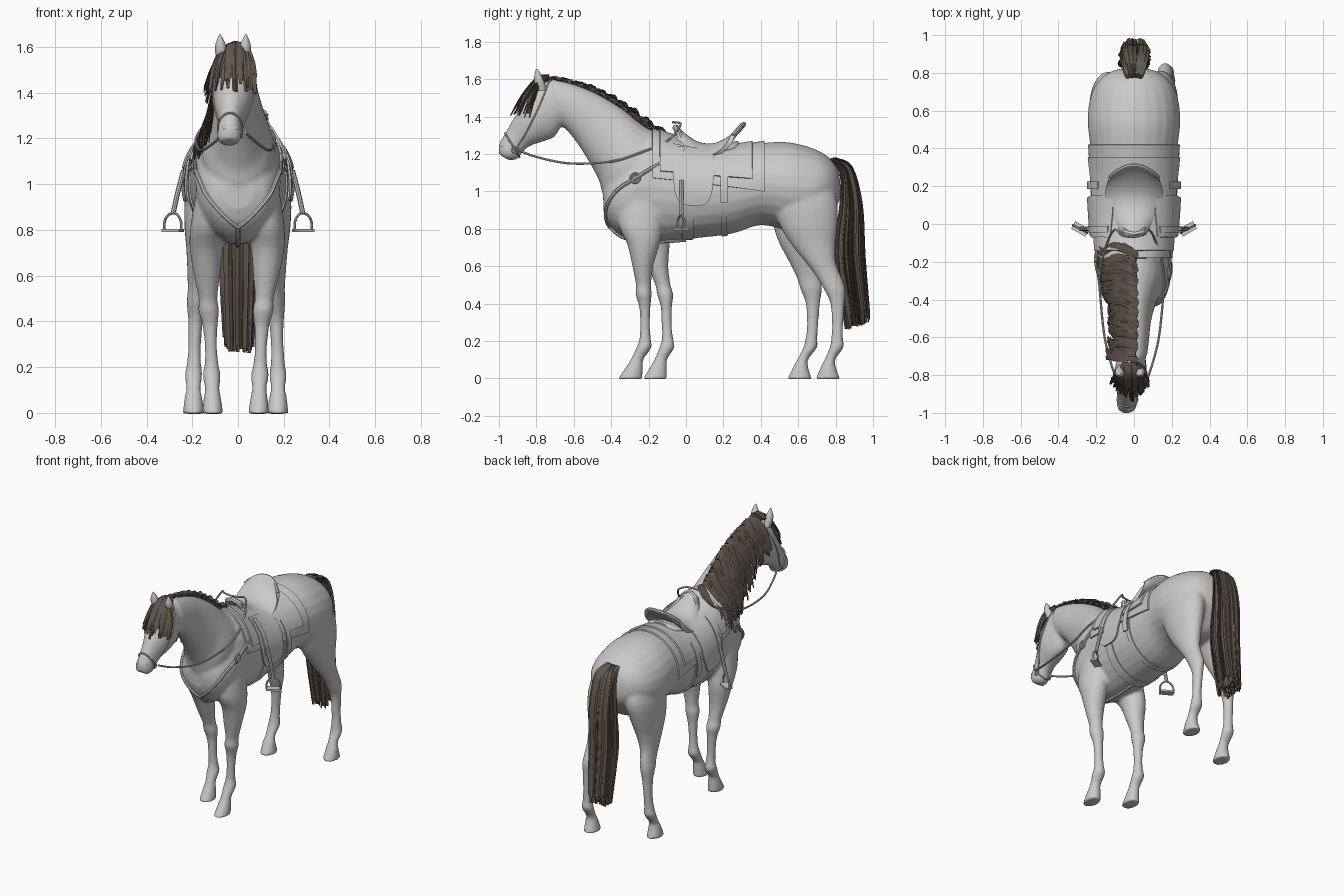
import bpy, bmesh, math, random
from mathutils import Vector, Matrix
from mathutils.bvhtree import BVHTree

random.seed(4)
if "Cube" in bpy.data.objects:
    bpy.data.objects.remove(bpy.data.objects["Cube"])


def material(name, rgb):
    m = bpy.data.materials.new(name)
    m.use_nodes = True
    m.diffuse_color = (*rgb, 1)
    m.node_tree.nodes["Principled BSDF"].inputs["Base Color"].default_value = (*rgb, 1)
    return m


GREY = material("plain grey", (0.59, 0.59, 0.59))
BROWN = material("dark brown hair", (0.12, 0.096, 0.074))


def finish(name, data, mat, mods=(), angle=40):
    """Make an object, bake its modifiers or bevel into a mesh, and shade it smooth."""
    if isinstance(data, bmesh.types.BMesh):
        bmesh.ops.recalc_face_normals(data, faces=data.faces)
        mesh = bpy.data.meshes.new(name)
        data.to_mesh(mesh)
        data.free()
        data = mesh
    raw = bpy.data.objects.new(name + "_raw", data)
    bpy.context.collection.objects.link(raw)
    for kind, settings in mods:
        mod = raw.modifiers.new(kind, kind)
        for key, value in settings.items():
            setattr(mod, key, value)
    dg = bpy.context.evaluated_depsgraph_get()
    mesh = bpy.data.meshes.new_from_object(raw.evaluated_get(dg))
    bpy.data.objects.remove(raw)
    mesh.materials.clear()
    mesh.materials.append(mat)
    ob = bpy.data.objects.new(name, mesh)
    bpy.context.collection.objects.link(ob)
    bpy.ops.object.select_all(action='DESELECT')
    ob.select_set(True)
    bpy.context.view_layer.objects.active = ob
    bpy.ops.object.shade_smooth_by_angle(angle=math.radians(angle))
    return ob


def ring(a, b, w, x=0, n=24, grow=1.0):
    """Oval between two (y, z) profile points with half width w."""
    a, b = Vector((x, *a)), Vector((x, *b))
    mid, up, side = (a + b) / 2, (a - b) / 2 * grow, Vector((w * grow, 0, 0))
    angles = [2 * math.pi * i / n for i in range(n)]
    return [mid + up * math.cos(t) + side * math.sin(t) for t in angles]


def curve_through(pts, k=6):
    """Catmull-Rom points through the given path."""
    p = [Vector(q) for q in pts]
    p = [p[0] * 2 - p[1]] + p + [p[-1] * 2 - p[-2]]
    out = []
    for a, b, c, d in zip(p, p[1:], p[2:], p[3:]):
        for i in range(k):
            t = i / k
            out.append((b * 2 + (c - a) * t + (a * 2 - b * 5 + c * 4 - d) * t * t
                        + (b * 3 - a - c * 3 + d) * t ** 3) / 2)
    return out + [p[-2]]


def loft(bm, rings, k=1):
    rings = list(zip(*[curve_through(column, k) for column in zip(*rings)]))
    loops = [[bm.verts.new(p) for p in r] for r in rings]
    for r, s in zip(loops, loops[1:]):
        for i in range(len(r)):
            j = (i + 1) % len(r)
            bm.faces.new((r[i], r[j], s[j], s[i]))
    bm.faces.new(loops[0])
    bm.faces.new(loops[-1][::-1])


# Body: trunk, neck, head and legs, fused into one skin
body = bmesh.new()
trunk = [((.82, 1.09), (.828, 1.0), .05), ((.795, 1.15), (.815, .94), .125), ((.74, 1.20), (.765, .88), .19),
         ((.66, 1.237), (.69, .80), .23), ((.54, 1.264), (.56, .79), .246),
         ((.42, 1.26), (.40, .82), .232), ((.26, 1.235), (.25, .775), .224),
         ((.10, 1.23), (.10, .755), .22), ((-.06, 1.275), (-.06, .74), .208),
         ((-.20, 1.33), (-.20, .735), .192), ((-.32, 1.22), (-.33, .755), .178),
         ((-.41, 1.1), (-.41, .82), .135), ((-.445, 1.02), (-.44, .89), .065)]
neck = [((-.02, 1.27), (-.28, .90), .16), ((-.2, 1.335), (-.43, .97), .16),
        ((-.33, 1.435), (-.47, 1.07), .122), ((-.46, 1.515), (-.55, 1.21), .092),
        ((-.59, 1.57), (-.63, 1.32), .08), ((-.71, 1.6), (-.68, 1.36), .07)]
head = [((-.68, 1.59), (-.655, 1.38), .055, 0), ((-.78, 1.59), (-.70, 1.295), .08, -.015),
        ((-.84, 1.525), (-.77, 1.265), .088, -.02), ((-.885, 1.45), (-.83, 1.245), .076, -.025),
        ((-.93, 1.375), (-.87, 1.215), .057, -.03), ((-.968, 1.31), (-.89, 1.185), .051, -.035),
        ((-1.0, 1.25), (-.91, 1.17), .053, -.038), ((-1.0, 1.2), (-.95, 1.168), .04, -.04)]
for part in (trunk, neck, head):
    loft(body, [ring(*r) for r in part], 4)

# Leg sections: height, front y, back y, centre x, half width
fore = [(.98, -.37, -.10, .09, .09), (.82, -.36, -.12, .12, .083), (.72, -.315, -.14, .13, .073),
        (.6, -.287, -.175, .123, .057), (.5, -.268, -.186, .115, .041), (.45, -.27, -.183, .11, .046),
        (.38, -.25, -.19, .104, .033), (.28, -.246, -.192, .1, .027), (.21, -.25, -.188, .097, .031),
        (.165, -.265, -.184, .096, .039), (.105, -.294, -.226, .093, .032), (.065, -.318, -.23, .092, .038),
        (-.004, -.365, -.233, .09, .046)]
hind = [(1.15, .52, .69, .08, .06), (1.05, .47, .775, .115, .09), (.94, .46, .81, .135, .097),
        (.82, .5, .81, .145, .085),
        (.72, .56, .80, .15, .068), (.62, .64, .802, .158, .052), (.54, .70, .832, .163, .042),
        (.48, .735, .852, .165, .042), (.4, .772, .848, .168, .032), (.28, .78, .84, .172, .028),
        (.21, .776, .84, .174, .032), (.165, .768, .842, .175, .038), (.105, .742, .80, .175, .032),
        (.065, .722, .80, .175, .039), (-.004, .692, .825, .173, .048)]
for sections, stride in ((fore, .115), (hind, -.132)):
    for side in (1, -1):
        rings = []
        for z, y0, y1, x, w in sections:
            reach = 0 if side > 0 else min(1, max(0, .95 - z) / .5) + max(0, .3 - z) * .5
            s = stride * reach
            rings.append(ring((y0 + s, z), (y1 + s, z), w, x * side - .018 * reach))
        loft(body, rings, 3)
horse = finish("horse_body", body, GREY,
               (("REMESH", dict(mode='VOXEL', voxel_size=.01)),
                ("SMOOTH", dict(factor=.5, iterations=6))), angle=60)
probe = bmesh.new()
probe.from_mesh(horse.data)
skin = BVHTree.FromBMesh(probe)
probe.free()


def on_skin(p, gap, only_push=False):
    co, no, _, _ = skin.find_nearest(p)
    if only_push and (p - co).dot(no) >= gap:
        return p
    return co + no * gap


def drape(y, angle, gap):
    """Point above the skin, found from outside towards the trunk axis."""
    out = Vector((math.sin(angle), 0, math.cos(angle)))
    centre = Vector((0, y, 1))
    hit = skin.ray_cast(centre + out, -out)[0]
    return (hit or centre + out * .22) + out * gap


def grid(name, fn, nu, nv, thick):
    bm = bmesh.new()
    v = [[bm.verts.new(fn(i / nu, j / nv)) for j in range(nv + 1)] for i in range(nu + 1)]
    for i in range(nu):
        for j in range(nv):
            bm.faces.new((v[i][j], v[i + 1][j], v[i + 1][j + 1], v[i][j + 1]))
    return finish(name, bm, GREY, (("SOLIDIFY", dict(thickness=thick, offset=0)),))


def panel(name, y0, y1, edges, gap, thick, nu=14, nv=30):
    def point(u, v):
        a0, a1 = edges(u)
        return drape(y0 + (y1 - y0) * u, math.radians(a0 + (a1 - a0) * v), gap)
    return grid(name, point, nu, nv, thick)


def tube(name, pts, r, snap=False, cyclic=False):
    if snap:
        pts = [on_skin(p, r * .5) for p in pts]
    cu = bpy.data.curves.new(name, 'CURVE')
    cu.dimensions, cu.bevel_depth, cu.bevel_resolution = '3D', r, 2
    cu.use_fill_caps = True
    sp = cu.splines.new('POLY')
    sp.points.add(len(pts) - 1)
    for q, p in zip(sp.points, pts):
        q.co = (*p, 1)
    sp.use_cyclic_u = cyclic
    return finish(name, cu, GREY)


def hoop(name, spot, radius, r):
    hub = on_skin(Vector(spot), r)
    turns = [math.tau * i / 12 for i in range(12)]
    tube(name, [hub + Vector((0, math.cos(t), math.sin(t))) * radius for t in turns], r, cyclic=True)


def flip(pts, side, shift=0):
    return [(x * side + shift, y, z) for x, y, z in pts]


# Saddle blanket, upper pad, girths
panel("saddle_blanket", -.18, .42, lambda u: (-70 - 20 * u, 70 + 20 * u), .007, .01)
panel("saddle_pad", -.14, .355, lambda u: (-62 - 12 * u, 62 + 12 * u), .016, .012)
panel("front_girth", -.02, .04, lambda u: (-180, 180), .003, .008, 2, 60)
panel("rear_girth", .19, .22, lambda u: (-180, 180), .003, .008, 2, 60)

# Saddle seat with raised pommel and cantle
seat_line = curve_through([(.05, -.055, 1.345), (.085, -.01, 1.30), (.13, .06, 1.255), (.145, .14, 1.245),
                           (.145, .21, 1.27), (.138, .27, 1.315), (.125, .31, 1.36)], 4)


def seat_point(u, v):
    w, y, z = seat_line[round(u * (len(seat_line) - 1))]
    s = 2 * v - 1
    return Vector((w * s, y - .06 * s * s * u ** 2, z - .06 * abs(s) ** 2.4))


grid("saddle_seat", seat_point, len(seat_line) - 1, 16, .024)
tube("cantle_rim", [seat_point(1, i / 16) for i in range(17)], .011)
tube("pommel", [(-.06, -.02, 1.25), (-.045, -.045, 1.32), (0, -.055, 1.34), (.045, -.045, 1.32),
                (.06, -.02, 1.25)], .018)
filler = bmesh.new()
loft(filler, [ring((y, top), (y, 1.2), w) for y, top, w in
              ((-.06, 1.31, .05), (0, 1.275, .08), (.08, 1.235, .12), (.18, 1.238, .13), (.25, 1.265, .11),
               (.28, 1.27, .07))], 3)
finish("saddle_tree", filler, GREY, angle=60)

for side, label in ((1, "left"), (-1, "right")):
    # Saddle flap, billet strap, stirrup leather and stirrup
    panel(label + "_flap", -.07, .15,
          lambda u: (26 * side, side * (68 + 40 * (1 - abs(2 * u - 1) ** 4) ** .5)), .023, .01, 20, 14)
    panel(label + "_billet", .185, .225, lambda u: (50 * side, 104 * side), .023, .008, 2, 14)
    panel(label + "_leather_top", -.045, -.01, lambda u: (30 * side, 85 * side), .03, .008, 2, 14)
    tube(label + "_stirrup_leather",
         flip(curve_through([(.238, -.025, 1.06), (.262, -.025, .97), (.283, -.025, .875)]), side), .011)
    arch = curve_through([(.247, -.048, .80), (.25, -.045, .84), (.267, -.034, .868), (.285, -.025, .874),
                          (.305, -.016, .865), (.32, -.008, .84), (.323, -.005, .80)], 4)
    tube(label + "_stirrup", flip(arch, side), .006, cyclic=True)
    tread = bmesh.new()
    bmesh.ops.create_cube(tread, size=1, matrix=Matrix.Translation((.285 * side, -.026, .798))
                          @ Matrix.Rotation(.52 * side, 4, 'Z') @ Matrix.Diagonal((.086, .045, .012, 1)))
    finish(label + "_stirrup_tread", tread, GREY)
    # Breast collar with ring
    collar = [(.21, -.12, 1.17), (.18, -.27, 1.07), (.155, -.37, 1.0), (.08, -.43, .88), (0, -.42, .80)]
    tube(label + "_breast_strap", curve_through(flip(collar, side), 8), .01, snap=True)
    hoop(label + "_collar_ring", (.18 * side, -.27, 1.07), .024, .007)
    # Rein, cheek strap, bit ring, eye, nostril and ear
    rein = [(.045, -.905, 1.225), (.09, -.80, 1.185), (.14, -.62, 1.15), (.165, -.40, 1.16),
            (.17, -.25, 1.205), (.13, -.1, 1.27), (.09, -.03, 1.355), (.05, -.06, 1.37), (0, -.07, 1.37)]
    tube(label + "_rein", flip(curve_through(rein), side, -.012), .006)
    cheek = [(.03, -.725, 1.61), (.075, -.765, 1.50), (.08, -.82, 1.38), (.05, -.905, 1.225)]
    tube(label + "_cheek_strap", curve_through(flip(cheek, side, -.02), 8), .004, snap=True)
    hoop(label + "_bit_ring", (.05 * side - .035, -.915, 1.222), .016, .004)
    for part, spot, size in (("eye", (.08, -.84, 1.46), .02), ("nostril", (.037, -.995, 1.25), .012)):
        ball = bmesh.new()
        place = on_skin(Vector(flip([spot], side, -.028)[0]), -size * .7)
        bmesh.ops.create_uvsphere(ball, u_segments=12, v_segments=8, radius=size,
                                  matrix=Matrix.Translation(place))
        finish(label + "_" + part, ball, GREY)
    ear = bmesh.new()
    ex = .05 * side - .022
    loft(ear, [ring((y0, z), (y1, z), w, ex + .06 * side * (z - 1.54), 12) for z, y0, y1, w in
               ((1.54, -.795, -.745, .02), (1.58, -.81, -.755, .026), (1.61, -.812, -.767, .023),
                (1.635, -.808, -.78, .013), (1.655, -.802, -.795, .003))], 2)
    finish(label + "_ear", ear, GREY, angle=60)

tube("chest_strap", curve_through([(0, -.42, .80), (0, -.3, .74), (0, -.15, .72), (0, 0, .73)]), .01, snap=True)
a, b, w, x = head[5]
tube("noseband", ring(a, b, w, x, 40, 1.05), .005, snap=True, cyclic=True)


# Hair: tapered flat locks
def lock(bm, pts, across, width, thick, taper=.6):
    pts = curve_through(pts, 4)
    rows = []
    for i, p in enumerate(pts):
        t = i / (len(pts) - 1)
        along = (pts[min(i + 1, len(pts) - 1)] - pts[max(i - 1, 0)]).normalized()
        side = (across - along * across.dot(along)).normalized()
        face = along.cross(side)
        w, h = width * (1 - taper * t ** 3), thick * (1 - taper * t)
        rows.append([p + side * w, p + face * h, p - side * w, p - face * h])
    loft(bm, rows)


rnd = random.uniform
crest = curve_through([(0, -.16, 1.318), (0, -.33, 1.435), (0, -.46, 1.513), (0, -.59, 1.568), (-.01, -.74, 1.598)], 20)
mane = bmesh.new()
for i in range(130):
    u = (i + rnd(-.5, .5)) / 130
    root = crest[max(0, int(u * (len(crest) - 1)))]
    length = (.2 + .13 * math.sin(math.pi * min(1, u * 1.05 + .05))) * rnd(.8, 1.08)
    # Neighbouring locks swing together in waves
    sway, flare = .03 + .03 * math.sin(i * .45) + rnd(-.01, .01), rnd(0, .022)
    path = [root + Vector(d) for d in ((.012, 0, -.004), (-.03, sway * .7, .004),
            (-.07 - flare, sway, -length * .3), (-.1 - flare, sway * .5, -length * .65),
            (-.12 - flare, sway * 1.2, -length))]
    path = [on_skin(p, .006 + flare * .6, True) for p in path]
    lock(mane, path, Vector((0, 1, rnd(-.2, .4))), rnd(.012, .02), .006)
finish("mane", mane, BROWN)

forelock = bmesh.new()
for i in range(60):
    s, l = rnd(-1, 1), rnd(.5, 1.05)
    drop = l * (1 - .6 * abs(s))
    path = [Vector((-.015 + s * .03, -.735, 1.595)), Vector((-.012 + s * .06, -.785, 1.585)),
            Vector((-.012 + s * .085, -.785 - .065 * drop, 1.58 - .08 * l)),
            Vector((-.012 + s * .1, -.785 - .13 * drop, 1.58 - .18 * l))]
    lift = rnd(.006, .03)
    path = [on_skin(p, lift, j == 0) for j, p in enumerate(path)]
    lock(forelock, path, Vector((1, rnd(-.6, .6), rnd(-.3, .3))), rnd(.009, .016), .006)
finish("forelock", forelock, BROWN)

tail = bmesh.new()
for i in range(150):
    s, d, end = rnd(-1, 1), rnd(0, 1), rnd(.255, .34)
    wide = s * (1 - .35 * abs(2 * d - 1) ** 2)
    path = [(wide * .035, .765 + .03 * d, 1.165 + .012 * d), (wide * .065, .83 + .055 * d, 1.10 + .03 * d),
            (wide * .08, .83 + .11 * d, .93), (wide * .082, .80 + .155 * d, .66),
            (wide * .066, .855 + .125 * d, end + .04 * d)]
    lock(tail, path, Vector((1, rnd(-1, 1), 0)), rnd(.012, .02), .007, .35)
finish("tail", tail, BROWN)
